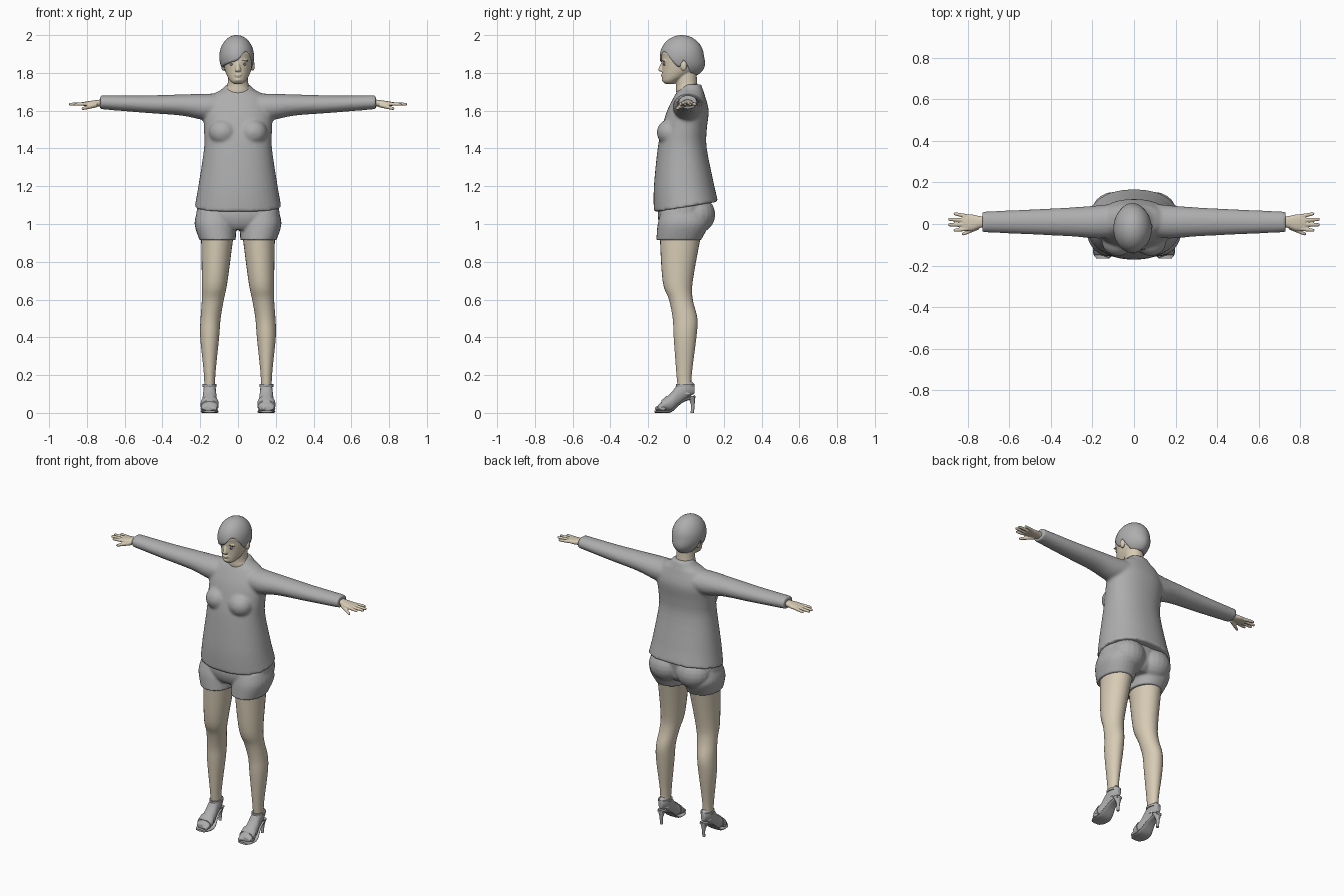
import bpy, bmesh, math
from mathutils import Matrix, Vector

if "Cube" in bpy.data.objects:
    bpy.data.objects.remove(bpy.data.objects["Cube"])


def material(name, red, green, blue):
    mat = bpy.data.materials.new(name)
    mat.use_nodes = True
    mat.diffuse_color = (red, green, blue, 1)
    mat.node_tree.nodes["Principled BSDF"].inputs["Base Color"].default_value = mat.diffuse_color
    return mat


grey = material("soft grey", red=.42, green=.42, blue=.42)
skin = material("pale skin", red=.68, green=.6, blue=.46)
dark = material("dark grey", red=.08, green=.08, blue=.08)


def cut(x=0, y=0, z=0, wide=0, deep=0):
    """One cross-section: its centre and its two radii."""
    return [x, y, z, wide, deep]


def level(z, front, back, half, x=0):
    """A horizontal cross-section given by its front and back edges."""
    return cut(x=x, y=(front + back) / 2, z=z, wide=half, deep=(back - front) / 2)


def spline(rows, steps):
    """Smooth rows of numbers with a Catmull-Rom curve."""
    smooth = []
    last = len(rows) - 1
    for i in range(last):
        before, start, end, after = (rows[min(max(i + k, 0), last)] for k in (-1, 0, 1, 2))
        for step in range(steps):
            t = step / steps
            smooth.append([b + t * (c - a) / 2 + t * t * (a - 2.5 * b + 2 * c - d / 2)
                           + t ** 3 * (1.5 * (b - c) + (d - a) / 2)
                           for a, b, c, d in zip(before, start, end, after)])
    return smooth + [rows[last]]


def loft(bm, axis, *rows, side=1, sides=28, power=2):
    """Skin rounded cross-sections that stand across the given axis."""
    first, second = {"x": (1, 2), "y": (0, 2), "z": (0, 1)}[axis]
    rings = []
    for x, y, z, wide, deep in spline(rows, steps=4):
        ring = []
        for k in range(sides):
            cos, sin = (fn(math.tau * k / sides) for fn in (math.cos, math.sin))
            point = Vector((x, y, z))
            point[first] += wide * math.copysign(abs(cos) ** (2 / power), cos)
            point[second] += deep * math.copysign(abs(sin) ** (2 / power), sin)
            point.x *= side
            ring.append(bm.verts.new(point))
        rings.append(ring)
    for low, high in zip(rings, rings[1:]):
        for k in range(sides):
            bm.faces.new((low[k - 1], low[k], high[k], high[k - 1]))
    bm.faces.new(rings[0])
    bm.faces.new(rings[-1])


def ball(bm, x=0, y=0, z=0, size=(1, 1, 1)):
    place = Matrix.Translation((x, y, z)) @ Matrix.Diagonal((*size, 1))
    bmesh.ops.create_uvsphere(bm, u_segments=20, v_segments=12, radius=1, matrix=place)


def finish(bm, name, mat, voxel=0, soften=3, pair=False):
    """Turn a bmesh into one object, or into a left and right pair."""
    for prefix, side in {"left_": 1, "right_": -1}.items() if pair else [("", 1)]:
        part = bm.copy()
        for vert in part.verts:
            vert.co.x *= side
        bmesh.ops.recalc_face_normals(part, faces=part.faces)
        mesh = bpy.data.meshes.new(prefix + name)
        part.to_mesh(mesh)
        part.free()
        mesh.materials.append(mat)
        obj = bpy.data.objects.new(prefix + name, mesh)
        bpy.context.collection.objects.link(obj)
        bpy.ops.object.select_all(action="DESELECT")
        obj.select_set(True)
        bpy.context.view_layer.objects.active = obj
        bpy.ops.object.shade_smooth_by_angle(angle=math.radians(50))
        if voxel:
            blend = obj.modifiers.new("Blend", "REMESH")
            blend.mode, blend.voxel_size, blend.use_smooth_shade = "VOXEL", voxel, True
            relax = obj.modifiers.new("Soften", "SMOOTH")
            relax.factor, relax.iterations = .5, soften
    bm.free()
    return obj


# Loose long-sleeved top, with its hem rising towards the back
bm = bmesh.new()
loft(bm, "z",
     level(z=1.09, front=-.17, back=.17, half=.23),
     level(z=1.2, front=-.17, back=.15, half=.21),
     level(z=1.4, front=-.15, back=.11, half=.18),
     level(z=1.5, front=-.13, back=.11, half=.18),
     level(z=1.6, front=-.1, back=.12, half=.18),
     level(z=1.68, front=-.06, back=.1, half=.14),
     level(z=1.71, front=-.04, back=.09, half=.09),
     level(z=1.74, front=-.02, back=.08, half=.06), sides=40, power=2.2)
for vert in bm.verts:
    vert.co.z += max(0, 1.2 - vert.co.z) * vert.co.y * 1.5
for side in (1, -1):
    loft(bm, "x",
         cut(x=.08, y=.02, z=1.63, wide=.08, deep=.06),
         cut(x=.17, y=.01, z=1.62, wide=.08, deep=.07),
         cut(x=.3, y=.01, z=1.63, wide=.07, deep=.056),
         cut(x=.5, y=.01, z=1.635, wide=.06, deep=.046),
         cut(x=.73, y=.01, z=1.645, wide=.05, deep=.037), side=side)
    ball(bm, x=.08 * side, y=-.085, z=1.485, size=(.075, .07, .07))
finish(bm, "top", grey, voxel=.009, soften=5)

# Shorts: hips, two leg openings and a rounded seat
bm = bmesh.new()
loft(bm, "z",
     level(z=.97, front=-.12, back=.08, half=.13),
     level(z=1, front=-.14, back=.11, half=.2),
     level(z=1.05, front=-.15, back=.12, half=.22),
     level(z=1.13, front=-.14, back=.13, half=.21), power=2.2)
for side in (1, -1):
    loft(bm, "z",
         level(z=.915, front=-.157, back=.08, half=.096, x=.108),
         level(z=1, front=-.15, back=.12, half=.11, x=.12),
         level(z=1.07, front=-.13, back=.1, half=.1, x=.115), side=side, power=2.2)
    ball(bm, x=.095 * side, y=.055, z=1.05, size=(.11, .1, .1))
finish(bm, "shorts", grey, voxel=.007)

# Legs
bm = bmesh.new()
loft(bm, "z",
     level(z=.1, front=-.04, back=.03, half=.03, x=.15),
     level(z=.2, front=-.05, back=.03, half=.03, x=.15),
     level(z=.4, front=-.065, back=.055, half=.05, x=.15),
     level(z=.5, front=-.07, back=.06, half=.053, x=.145),
     level(z=.6, front=-.09, back=.036, half=.058, x=.133),
     level(z=.7, front=-.124, back=.036, half=.068, x=.123),
     level(z=.97, front=-.14, back=.085, half=.088, x=.108))
finish(bm, "leg", skin, pair=True)

# Feet with toes
bm = bmesh.new()
loft(bm, "y",
     cut(x=.15, y=-.15, z=.024, wide=.04, deep=.014),
     cut(x=.15, y=-.12, z=.04, wide=.045, deep=.03),
     cut(x=.15, y=-.075, z=.06, wide=.04, deep=.05),
     cut(x=.15, y=-.04, z=.098, wide=.035, deep=.058),
     cut(x=.15, y=.01, z=.13, wide=.03, deep=.05),
     cut(x=.15, y=.046, z=.126, wide=.014, deep=.024))
for toe in range(5):
    ball(bm, x=.12 + .017 * toe, y=-.15 + .007 * toe, z=.023, size=(.01, .016, .012))
finish(bm, "foot", grey, voxel=.004, soften=2, pair=True)

# Sandal soles with stiletto heels
bm = bmesh.new()
loft(bm, "y",
     cut(x=.15, y=-.167, z=.007, wide=.03, deep=.006),
     cut(x=.15, y=-.14, z=.007, wide=.047, deep=.007),
     cut(x=.15, y=-.08, z=.01, wide=.045, deep=.007),
     cut(x=.15, y=-.02, z=.06, wide=.03, deep=.007),
     cut(x=.15, y=.048, z=.086, wide=.02, deep=.008), power=2.6)
loft(bm, "z",
     cut(x=.15, y=.033, wide=.009, deep=.009),
     cut(x=.15, y=.036, z=.045, wide=.011, deep=.01),
     cut(x=.15, y=.028, z=.09, wide=.027, deep=.022), sides=16)
finish(bm, "sandal_sole", grey, pair=True)

# Ankle and toe straps
bm = bmesh.new()
loft(bm, "z", *(level(z=z, front=-.053, back=.044, half=.037, x=.15) for z in (.138, .152)))
loft(bm, "y",
     cut(x=.15, y=-.13, z=.036, wide=.048, deep=.03),
     cut(x=.15, y=-.1, z=.05, wide=.048, deep=.042))
finish(bm, "sandal_straps", grey, pair=True)

# Hands: wrist and palm, four fingers, thumb
bm = bmesh.new()
loft(bm, "x",
     cut(x=.69, y=.01, z=1.64, wide=.03, deep=.02),
     cut(x=.735, y=.01, z=1.64, wide=.027, deep=.018),
     cut(x=.78, y=.007, z=1.637, wide=.039, deep=.015),
     cut(x=.825, y=.008, z=1.636, wide=.036, deep=.009), power=2.3)
for finger in range(4):
    y, tip = .02 * finger - .023, .868 + .03 * math.sin(math.pi * finger / 3)
    loft(bm, "x",
         cut(x=.8, y=y, z=1.636, wide=.01, deep=.01),
         cut(x=tip - .01, y=y * 1.3, z=1.634, wide=.008, deep=.008),
         cut(x=tip, y=y * 1.3, z=1.633, wide=.003, deep=.003), sides=12)
loft(bm, "x",
     cut(x=.745, y=-.012, z=1.632, wide=.014, deep=.014),
     cut(x=.815, y=-.045, z=1.613, wide=.009, deep=.009),
     cut(x=.828, y=-.048, z=1.61, wide=.004, deep=.004), sides=12)
finish(bm, "hand", skin, voxel=.0035, soften=2, pair=True)

# Head and neck, with nose, lips, chin, brows and ears
bm = bmesh.new()
loft(bm, "z",
     level(z=1.742, front=-.11, back=-.06, half=.022),
     level(z=1.755, front=-.123, back=-.04, half=.039),
     level(z=1.78, front=-.126, back=.01, half=.056),
     level(z=1.82, front=-.127, back=.06, half=.071),
     level(z=1.88, front=-.13, back=.077, half=.08),
     level(z=1.92, front=-.128, back=.078, half=.078),
     level(z=1.98, front=-.06, back=.02, half=.03))
loft(bm, "z",
     level(z=1.65, front=-.04, back=.06, half=.06),
     level(z=1.7, front=-.052, back=.07, half=.068),
     level(z=1.74, front=-.053, back=.06, half=.055),
     level(z=1.82, front=-.065, back=.055, half=.052))
loft(bm, "z",
     level(z=1.807, front=-.133, back=-.117, half=.014),
     level(z=1.815, front=-.147, back=-.113, half=.015),
     level(z=1.855, front=-.131, back=-.119, half=.007), sides=12)
ball(bm, y=-.123, z=1.79, size=(.021, .011, .004))
ball(bm, y=-.121, z=1.782, size=(.018, .011, .005))
ball(bm, y=-.114, z=1.764, size=(.02, .015, .012))
for side in (1, -1):
    ball(bm, x=.078 * side, y=-.012, z=1.838, size=(.011, .017, .028))
    ball(bm, x=.033 * side, y=-.115, z=1.863, size=(.022, .011, .006))
finish(bm, "head", skin, voxel=.0035)

# Eyes, then irises with brows
bm = bmesh.new()
ball(bm, x=.032, y=-.114, z=1.845, size=(.013, .007, .006))
finish(bm, "eye", grey, pair=True)
bm = bmesh.new()
ball(bm, x=.032, y=-.118, z=1.845, size=(.005, .004, .005))
ball(bm, x=.034, y=-.121, z=1.866, size=(.019, .005, .002))
finish(bm, "iris_and_brow", dark, pair=True)

# Short hair swept from the crown to a hairline of (degrees from front, height)
fringe = [(-50, 1.84), (-20, 1.855), (5, 1.87), (28, 1.91), (48, 1.9)]
behind = [(80, 1.83), (95, 1.865), (112, 1.82), (130, 1.79), (180, 1.785)]
hairline = [(-turn, z) for turn, z in reversed(behind)] + fringe + behind
hub, size = Vector((-.007, -.022, 1.885)), Vector((.092, .117, .115))
bm = bmesh.new()
crown = bm.verts.new(hub + Vector((0, 0, size.z)))
columns = []
for turn, z in spline(hairline, steps=6)[:-1]:
    turn, drop = math.radians(turn), math.acos((z - hub.z) / size.z)
    column = [crown]
    for k in range(1, 17):
        fall = drop * k / 16
        nape = 1 + .35 * max(0, -math.cos(fall)) * max(0, -math.cos(turn))
        ray = Vector((math.sin(fall) * math.sin(turn), -math.sin(fall) * math.cos(turn) * nape, math.cos(fall)))
        column.append(bm.verts.new(hub + ray * size))
    columns.append(column)
for near, far in zip(columns, columns[1:] + columns[:1]):
    bm.faces.new((crown, near[1], far[1]))
    for k in range(1, 16):
        bm.faces.new((near[k], near[k + 1], far[k + 1], far[k]))
hair = finish(bm, "hair", grey)
thick = hair.modifiers.new("Thickness", "SOLIDIFY")
thick.thickness, thick.offset = .012, -1
